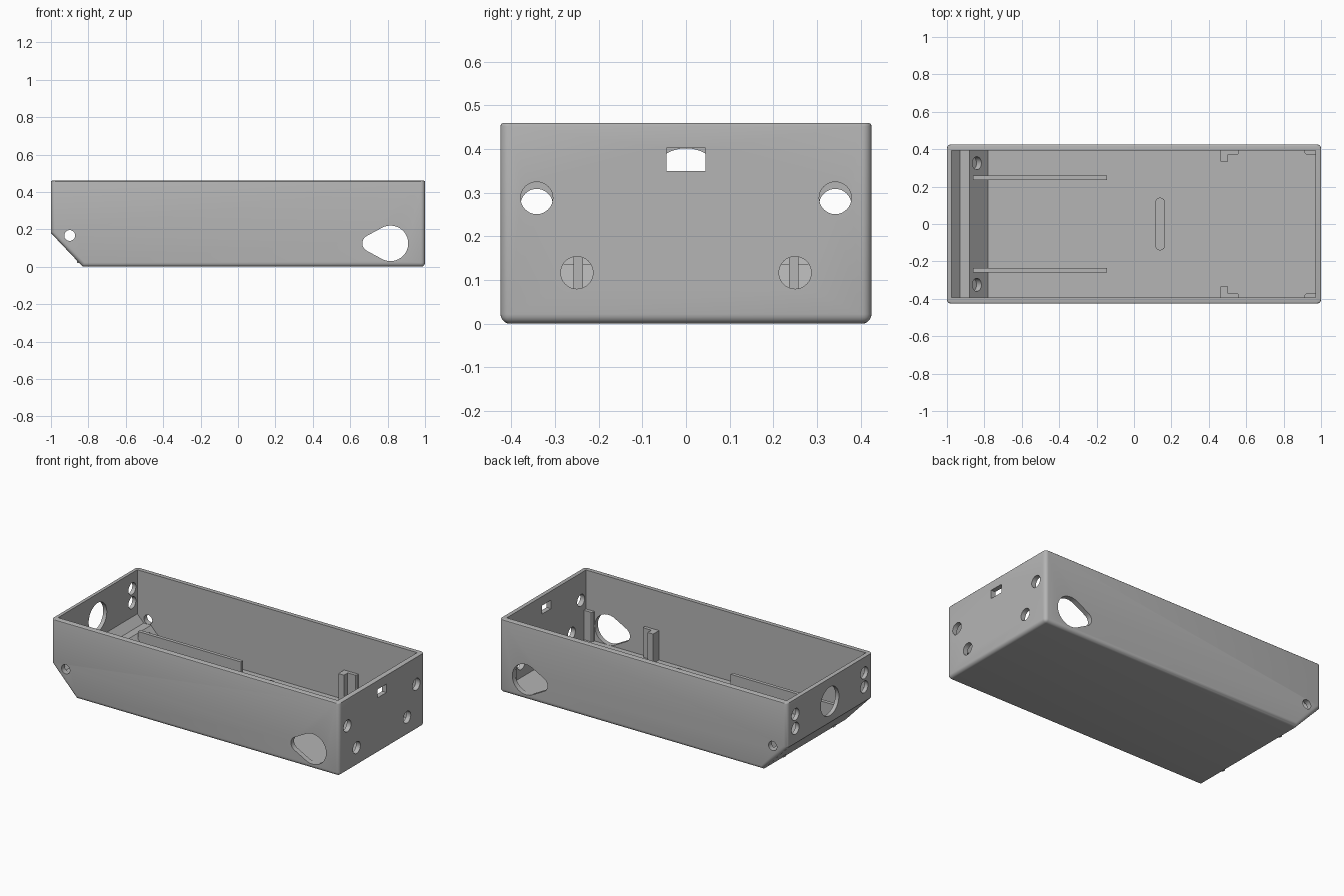
import bpy, bmesh
from math import pi, cos, sin, acos, radians
from mathutils import Matrix

cube = bpy.data.objects.get("Cube")
if cube:
    bpy.data.objects.remove(cube, do_unlink=True)

H = 0.46        # tray height
W = 0.425       # outer half width
IN = 0.393      # inner half width
FLOOR = 0.03

grey = bpy.data.materials.new("plain grey")
grey.use_nodes = True
grey.diffuse_color = (0.46, 0.46, 0.46, 1)
grey.node_tree.nodes["Principled BSDF"].inputs["Base Color"].default_value = (0.46, 0.46, 0.46, 1)


def add_object(name, bm):
    bmesh.ops.recalc_face_normals(bm, faces=bm.faces)
    mesh = bpy.data.meshes.new(name)
    bm.to_mesh(mesh)
    bm.free()
    mesh.materials.append(grey)
    obj = bpy.data.objects.new(name, mesh)
    bpy.context.collection.objects.link(obj)
    return obj


def prism_bm(points, axis, lo, hi):
    """Extrude a 2D outline along an axis."""
    place = {"X": lambda u, v, w: (w, u, v),
             "Y": lambda u, v, w: (u, w, v),
             "Z": lambda u, v, w: (u, v, w)}[axis]
    bm = bmesh.new()
    ends = [[bm.verts.new(place(u, v, w)) for u, v in points] for w in (lo, hi)]
    bm.faces.new(ends[0])
    bm.faces.new(ends[1])
    n = len(points)
    for i in range(n):
        j = (i + 1) % n
        bm.faces.new((ends[0][i], ends[0][j], ends[1][j], ends[1][i]))
    bmesh.ops.recalc_face_normals(bm, faces=bm.faces)
    return bm


def prism(name, points, axis, lo, hi):
    return add_object(name, prism_bm(points, axis, lo, hi))


def arc(cx, cy, r, a0=0, a1=2 * pi, n=32, closed=True):
    steps = n if closed else n - 1
    return [(cx + r * cos(a0 + (a1 - a0) * i / steps),
             cy + r * sin(a0 + (a1 - a0) * i / steps)) for i in range(n)]


def rect(x0, y0, x1, y1):
    return [(x0, y0), (x1, y0), (x1, y1), (x0, y1)]


def cut(target, cutter):
    cutter.hide_render = True
    mod = target.modifiers.new("cut", "BOOLEAN")
    mod.operation = "DIFFERENCE"
    mod.solver = "EXACT"
    mod.object = cutter
    bpy.context.view_layer.objects.active = target
    bpy.ops.object.modifier_apply(modifier=mod.name)
    bpy.data.objects.remove(cutter, do_unlink=True)


# Outer shell: side profile with a sloped end, rounded below and at the corners
bm = prism_bm([(-1, 0.18), (-0.83, 0), (1, 0), (1, H), (-1, H)], "Y", -W, W)


def is_rounded(edge):
    a, b = (v.co for v in edge.verts)
    if a.z > H - 0.001 and b.z > H - 0.001:
        return False
    return abs(a.y - b.y) < 0.001 or a.x > 0.99


bmesh.ops.bevel(bm, geom=[e for e in bm.edges if is_rounded(e)], offset=0.022,
                segments=5, profile=0.5, affect="EDGES")
rim = [e for e in bm.edges if all(v.co.z > H - 0.001 for v in e.verts)]
bmesh.ops.bevel(bm, geom=rim, offset=0.007, segments=3, profile=0.5, affect="EDGES")
tray = add_object("tray_body", bm)

# Cavity, with a ledge and a ramp at the sloped end
cavity = [(-0.975, H + 0.1), (-0.975, 0.183), (-0.93, 0.137), (-0.88, 0.137),
          (-0.78, FLOOR), (0.97, FLOOR), (0.97, H + 0.1)]
cut(tray, prism("cavity_cutter", cavity, "Y", -IN, IN))

# Teardrop openings and small round holes through both long walls
big, small, gap = 0.095, 0.045, 0.105
t = pi - acos((big - small) / gap)
drop = (arc(0.815, 0.125, big, -t, t, 32, False)
        + arc(0.815 - gap, 0.125, small, t, 2 * pi - t, 16, False))
cut(tray, prism("teardrop_cutter", drop, "Y", -1, 1))
cut(tray, prism("side_hole_cutter", arc(-0.9, 0.167, 0.029), "Y", -1, 1))

# Holes in the square end wall
for s in (-1, 1):
    for y, z in ((0.342, 0.288), (0.25, 0.117)):
        cut(tray, prism("end_hole_cutter", arc(s * y, z, 0.037), "X", 0.9, 1.1))
cut(tray, prism("slot_cutter", rect(-0.045, 0.35, 0.045, 0.403), "X", 0.9, 1.1))

# Holes in the sloped end wall and its ramp
cut(tray, prism("large_hole_cutter", arc(0, 0.312, 0.09, n=48), "X", -1.1, -0.9))
for s in (-1, 1):
    for z in (0.272, 0.36):
        cut(tray, prism("paired_hole_cutter", arc(s * 0.342, z, 0.037), "X", -1.1, -0.9))
    bm = prism_bm(arc(0, 0, 0.035), "Z", -0.04, 0.06)
    bm.transform(Matrix.Translation((-0.84, s * 0.325, 0.094)) @ Matrix.Rotation(radians(43), 4, "Y"))
    cut(tray, add_object("ramp_hole_cutter", bm))

parts = [tray]
sink = FLOOR - 0.01
for s, side in ((-1, "right"), (1, "left")):
    # Long rail standing on the floor
    y = s * 0.247
    parts.append(prism("rail_" + side, rect(-0.86, y - 0.011, -0.145, y + 0.011), "Z", sink, 0.163))
    # Angled guide post against the long wall
    guide = [(0.463, 0.405), (0.463, 0.335), (0.502, 0.335), (0.502, 0.372),
             (0.555, 0.372), (0.562, 0.38), (0.562, 0.405)]
    parts.append(prism("guide_post_" + side, [(x, s * v) for x, v in guide], "Z", sink, 0.215))
    # Thin post in the corner
    corner = [(0.912, 0.405), (0.912, 0.38), (0.92, 0.372), (0.98, 0.372), (0.98, 0.405)]
    parts.append(prism("corner_post_" + side, [(x, s * v) for x, v in corner], "Z", sink, 0.215))

# Round-ended stop across the middle of the floor
stop = (arc(0.14, 0.115, 0.026, 0, pi, 10, False)
        + arc(0.14, -0.115, 0.026, pi, 2 * pi, 10, False))
parts.append(prism("centre_stop", stop, "Z", sink, 0.16))

# Smooth curves, sharp corners
bpy.ops.object.select_all(action="DESELECT")
for obj in parts:
    obj.select_set(True)
bpy.context.view_layer.objects.active = tray
bpy.ops.object.shade_smooth_by_angle(angle=radians(30))
